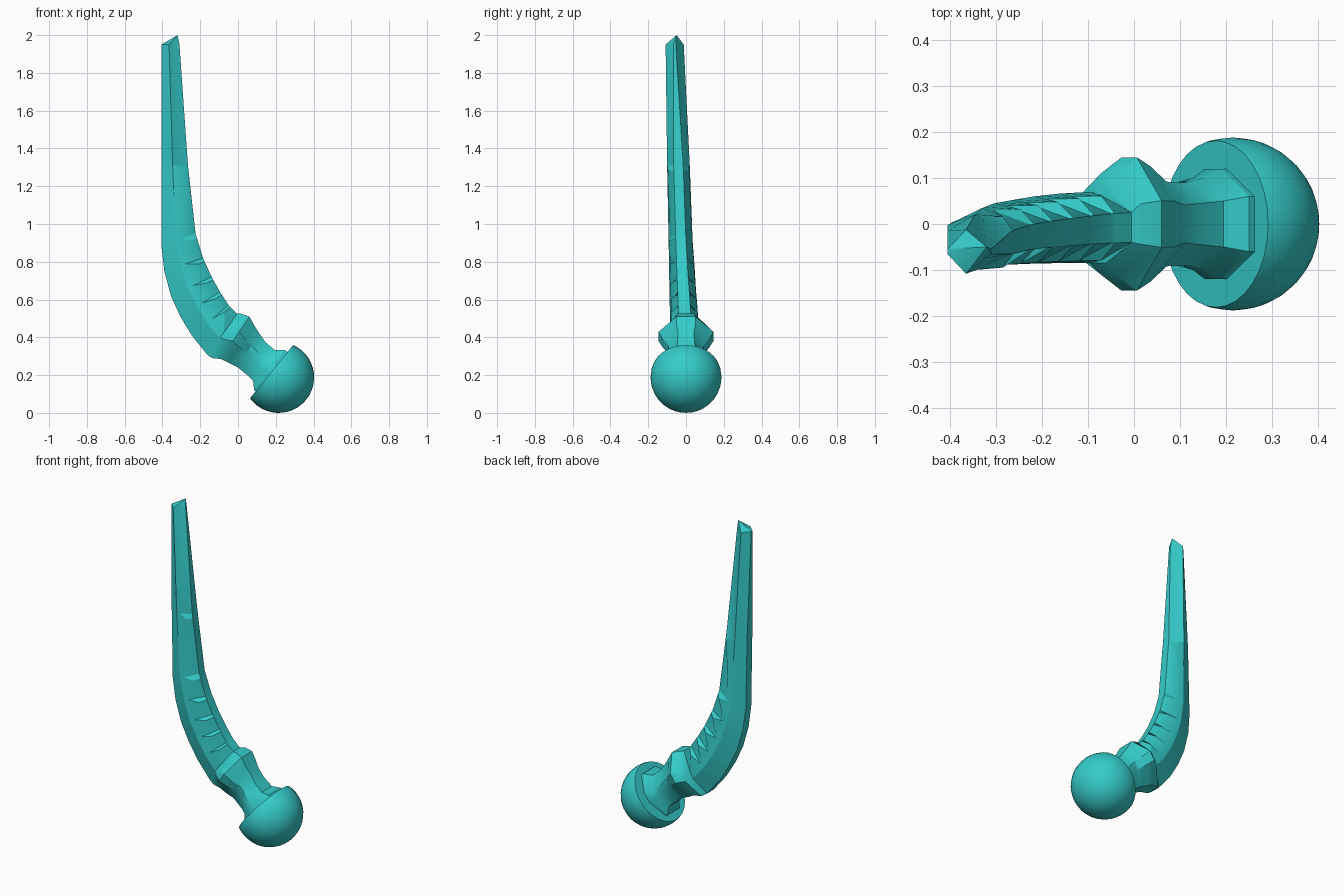
import bpy, bmesh, math
from mathutils import Vector

if "Cube" in bpy.data.objects:
    bpy.data.objects.remove(bpy.data.objects["Cube"], do_unlink=True)

teal = bpy.data.materials.new("teal")
teal.use_nodes = True
teal.diffuse_color = (0.035, 0.60, 0.59, 1)
teal.node_tree.nodes["Principled BSDF"].inputs["Base Color"].default_value = teal.diffuse_color


def finish(bm, name, angle):
    bmesh.ops.recalc_face_normals(bm, faces=bm.faces)
    mesh = bpy.data.meshes.new(name)
    bm.to_mesh(mesh)
    bm.free()
    mesh.materials.append(teal)
    ob = bpy.data.objects.new(name, mesh)
    bpy.context.collection.objects.link(ob)
    bpy.ops.object.select_all(action='DESELECT')
    ob.select_set(True)
    bpy.context.view_layer.objects.active = ob
    bpy.ops.object.shade_smooth_by_angle(angle=math.radians(angle))
    return ob


def ring(bm, station, shoulder, taper=0.92):
    """Eight-sided section between an outer and an inner edge point."""
    xo, zo, xi, zi, y0, y1, flat = station
    mid, half = (y0 + y1) / 2, (y1 - y0) / 2
    f = half * flat
    pts = [(0, -f), (0.42, -half), (shoulder, -half * taper), (1, -f),
           (1, f), (shoulder, half * taper), (0.42, half), (0, f)]
    return [bm.verts.new((xo + (xi - xo) * t, mid + y, zo + (zi - zo) * t)) for t, y in pts]


def loft(bm, rings):
    for a, b in zip(rings, rings[1:]):
        for i in range(8):
            j = (i + 1) % 8
            bm.faces.new((a[i], a[j], b[j], b[i]))


def blend(a, b, t):
    return tuple(p + (q - p) * t for p, q in zip(a, b))


# Stem: outer x, z, inner x, z, front y, back y, flat width ratio
stem = [(-.405, 1.95, -.31, 1.95, -.108, -.012, .12),
        (-.405, 1.31, -.265, 1.31, -.10, .02, .42),
        (-.405, .88, -.225, .95, -.092, .035, .42),
        (-.39, .75, -.185, .82, -.09, .045, .42),
        (-.355, .62, -.14, .72, -.088, .052, .42),
        (-.305, .51, -.095, .64, -.086, .06, .42),
        (-.245, .41, -.05, .57, -.085, .066, .42),
        (-.16, .305, -.005, .525, -.085, .07, .42)]
bm = bmesh.new()
rings = [ring(bm, stem[0], .85, .30)]
for k in range(1, len(stem)):
    # a narrow ring then a wide one forms each ledge
    rings.append(ring(bm, stem[k], .55))
    if k < len(stem) - 1:
        rings.append(ring(bm, blend(stem[k], stem[k + 1], .07 if k == 1 else .2), .84))
loft(bm, rings)
apex = bm.verts.new((-.32, -.05, 2.0))
for i in range(8):
    bm.faces.new((rings[0][i], rings[0][(i + 1) % 8], apex))
bm.faces.new(rings[-1])
finish(bm, "stem", 25)

# Collar and neck
neck = [(-.16, .305, -.005, .525, -.085, .07, .42),
        (-.135, .29, .015, .525, -.11, .11, .4),
        (-.09, .285, .06, .51, -.145, .145, .35),
        (-.05, .265, .085, .465, -.125, .125, .4),
        (0, .24, .11, .425, -.092, .092, .45),
        (.055, .195, .145, .375, -.09, .09, .5),
        (.08, .17, .195, .332, -.10, .10, .5),
        (.085, .12, .25, .332, -.12, .12, .5),
        (.12, .09, .29, .30, -.12, .12, .5)]
bm = bmesh.new()
rings = [ring(bm, s, .64, 1.0) for s in neck]
loft(bm, rings)
bm.faces.new(rings[0])
bm.faces.new(rings[-1])
finish(bm, "collar_and_neck", 30)

# Ball head, cut flat on the side facing the neck
centre = Vector((.215, 0, .188))
axis = Vector((-.78, 0, .63)).normalized()
bm = bmesh.new()
bmesh.ops.create_uvsphere(bm, u_segments=32, v_segments=20, radius=.188)
bmesh.ops.rotate(bm, verts=bm.verts, cent=(0, 0, 0),
                 matrix=Vector((0, 0, 1)).rotation_difference(axis).to_matrix())
bmesh.ops.translate(bm, verts=bm.verts, vec=centre)
bmesh.ops.bisect_plane(bm, geom=bm.verts[:] + bm.edges[:] + bm.faces[:],
                       plane_co=centre + axis * .048, plane_no=axis, clear_outer=True)
bmesh.ops.holes_fill(bm, edges=[e for e in bm.edges if e.is_boundary], sides=0)
finish(bm, "ball_head", 30)
